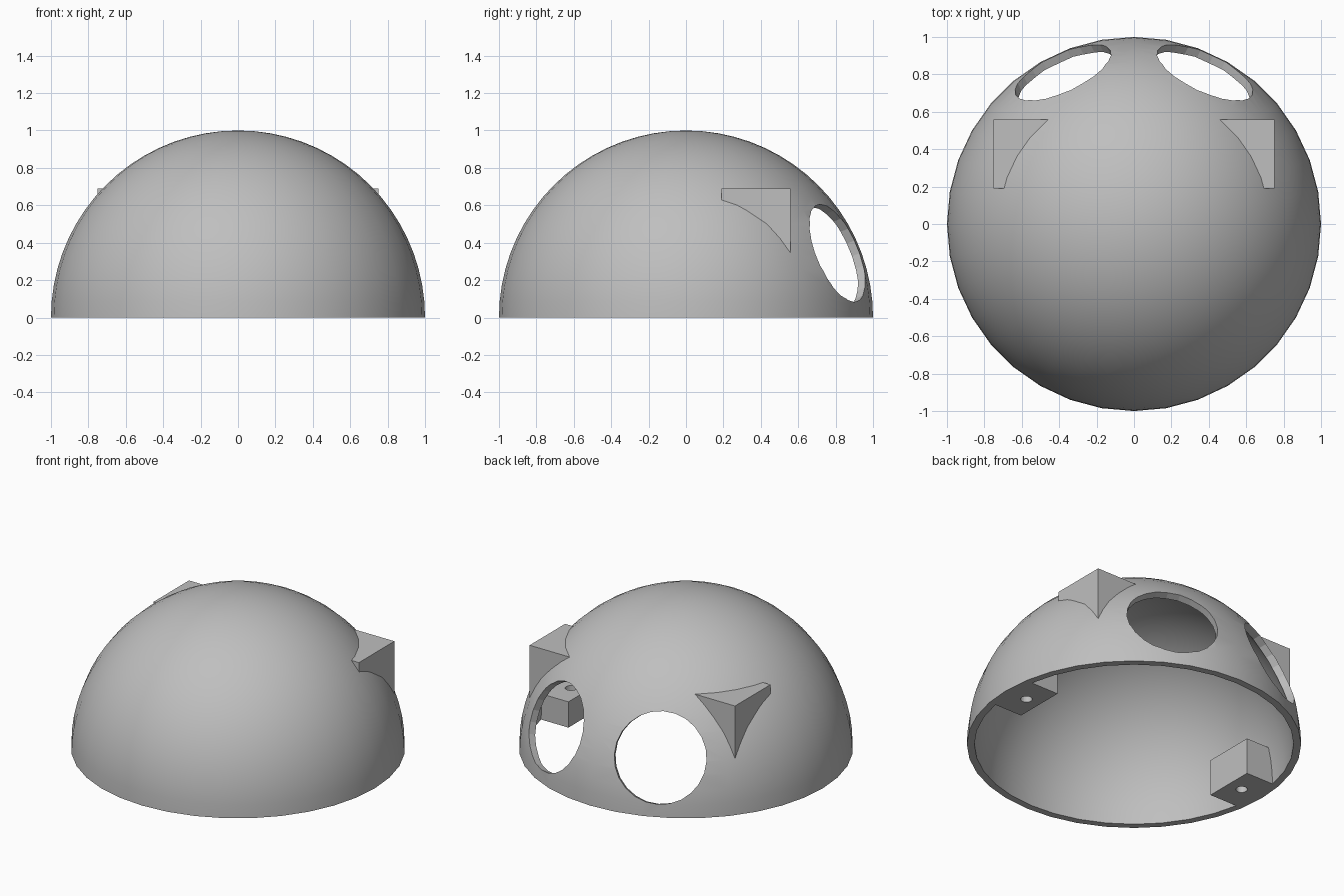
import bpy
import bmesh
import math
from mathutils import Vector, Matrix

cube = bpy.data.objects.get("Cube")
if cube:
    bpy.data.objects.remove(cube, do_unlink=True)

INNER = 0.955
GREY = (0.52, 0.52, 0.52, 1)

mat = bpy.data.materials.new("plain grey")
mat.use_nodes = True
mat.diffuse_color = GREY
for node in mat.node_tree.nodes:
    if node.type == 'BSDF_PRINCIPLED':
        node.inputs["Base Color"].default_value = GREY


def make(name, bm):
    bmesh.ops.recalc_face_normals(bm, faces=bm.faces)
    mesh = bpy.data.meshes.new(name)
    bm.to_mesh(mesh)
    bm.free()
    mesh.materials.append(mat)
    ob = bpy.data.objects.new(name, mesh)
    bpy.context.collection.objects.link(ob)
    return ob


def arc(radius):
    """Quarter circle from the top down to the rim."""
    angles = [math.radians(5 * i) for i in range(19)]
    return [(radius * math.sin(a), 0, radius * math.cos(a)) for a in angles]


def lathe(name, profile):
    """Spin a profile that starts and ends on the z axis into a closed solid."""
    bm = bmesh.new()
    verts = [bm.verts.new(p) for p in profile]
    edges = [bm.edges.new(pair) for pair in zip(verts, verts[1:])]
    bmesh.ops.spin(bm, geom=verts + edges, cent=(0, 0, 0), axis=(0, 0, 1),
                   angle=2 * math.pi, steps=36)
    bmesh.ops.remove_doubles(bm, verts=bm.verts, dist=0.0005)
    return make(name, bm)


def ball(name, radius):
    bm = bmesh.new()
    bmesh.ops.create_uvsphere(bm, u_segments=36, v_segments=36, radius=radius)
    return make(name, bm)


def box(name, low, high):
    bm = bmesh.new()
    low, high = Vector(low), Vector(high)
    size = high - low
    bmesh.ops.create_cube(bm, size=1, matrix=Matrix.Translation((low + high) / 2)
                          @ Matrix.Diagonal((size.x, size.y, size.z, 1)))
    return make(name, bm)


def rod(name, centre, axis, radius, length):
    bm = bmesh.new()
    turn = Vector(axis).to_track_quat('Z', 'Y').to_matrix().to_4x4()
    bmesh.ops.create_cone(bm, cap_ends=True, segments=24, radius1=radius,
                          radius2=radius, depth=length,
                          matrix=Matrix.Translation(centre) @ turn)
    return make(name, bm)


def select(ob):
    bpy.ops.object.select_all(action='DESELECT')
    ob.select_set(True)
    bpy.context.view_layer.objects.active = ob


def cut(ob, tool, operation='DIFFERENCE'):
    tool.hide_render = True
    mod = ob.modifiers.new("cut", 'BOOLEAN')
    mod.operation = operation
    mod.solver = 'EXACT'
    mod.object = tool
    select(ob)
    bpy.ops.object.modifier_apply(modifier=mod.name)
    bpy.data.objects.remove(tool, do_unlink=True)


def smooth(ob):
    select(ob)
    bpy.ops.object.shade_smooth_by_angle(angle=math.radians(14))


# Hollow half-sphere shell with a flat rim
dome = lathe("dome_shell", arc(1) + arc(INNER)[::-1])

for side, label, height in ((1, "left", 0.17), (-1, "right", 0.24)):
    # Round opening in the back of the shell
    axis = Vector((0.38 * side, 0.81, 0.345)).normalized()
    cut(dome, rod("opening_cutter", axis, axis, 0.28, 0.4))

    # Square corner lug outside the shell
    xs = sorted((0.4 * side, 0.75 * side))
    lug = box(label + "_corner_lug", (xs[0], 0.19, 0.3), (xs[1], 0.56, 0.69))
    cut(lug, ball("lug_trimmer", 0.99))
    smooth(lug)

    # Screw block inside the rim
    xs = sorted((0.74 * side, 1.1 * side))
    block = box(label + "_screw_block", (xs[0], -0.17, 0), (xs[1], 0.17, height))
    cut(block, ball("block_trimmer", INNER + 0.002), 'INTERSECT')
    cut(block, rod("screw_hole_cutter", (0.84 * side, 0, 0), (0, 0, 1), 0.035, 1))
    smooth(block)

smooth(dome)
